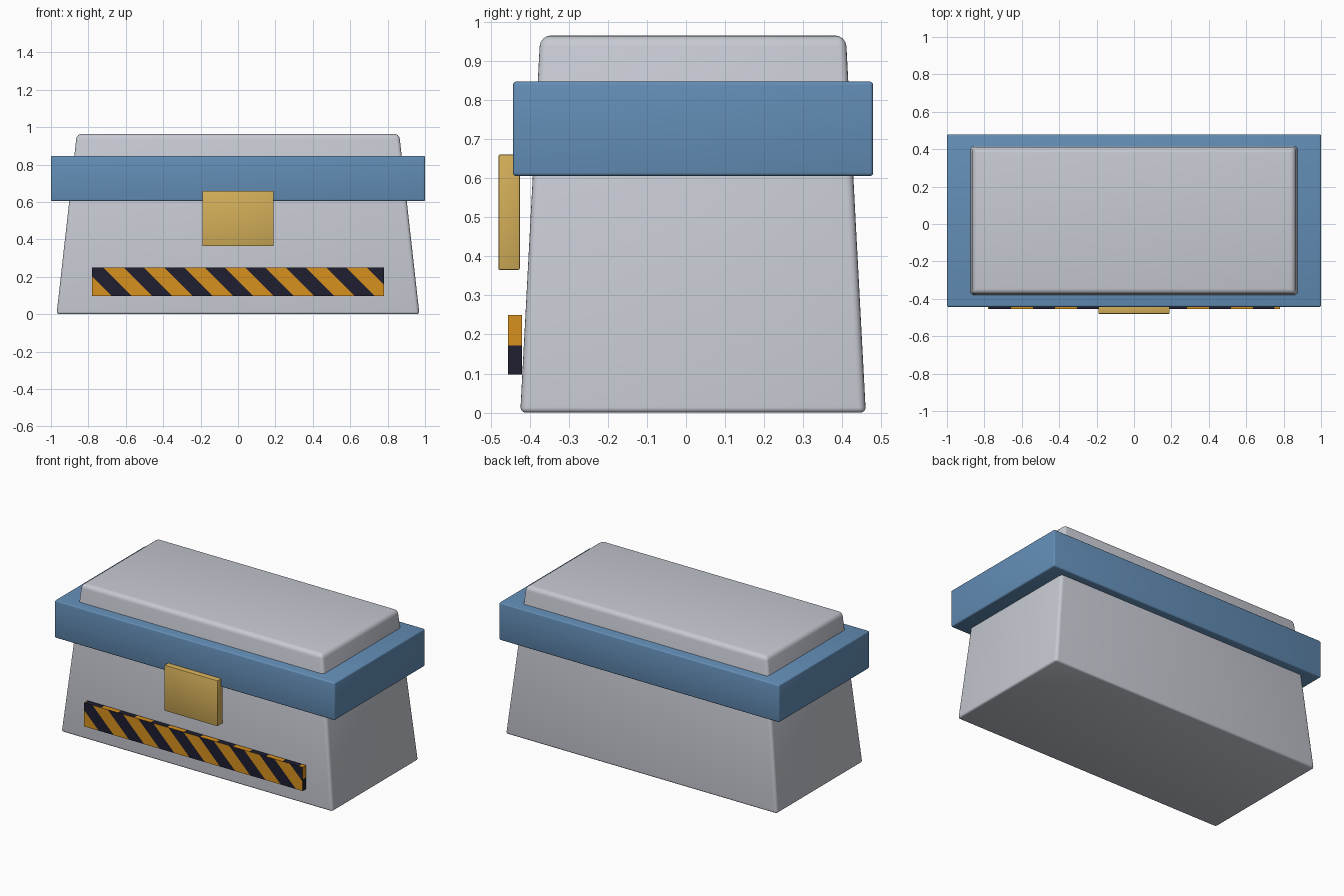
import bpy, bmesh
from mathutils import Vector

cube = bpy.data.objects.get("Cube")
if cube:
    bpy.data.objects.remove(cube, do_unlink=True)


def material(name, rgb):
    m = bpy.data.materials.new(name)
    m.use_nodes = True
    m.diffuse_color = (*rgb, 1)
    bsdf = next(n for n in m.node_tree.nodes if n.type == 'BSDF_PRINCIPLED')
    bsdf.inputs["Base Color"].default_value = (*rgb, 1)
    return m


GREY = material("light grey", (0.57, 0.59, 0.65))
BLUE = material("steel blue", (0.125, 0.27, 0.47))
GOLD = material("brass yellow", (0.66, 0.43, 0.10))
ORANGE = material("warning orange", (0.68, 0.28, 0.013))
DARK = material("dark navy", (0.013, 0.013, 0.03))


def box_mesh(low, high):
    low, high = Vector(low), Vector(high)
    bm = bmesh.new()
    bmesh.ops.create_cube(bm, size=1)
    for v in bm.verts:
        v.co = (low + high) / 2 + v.co * (high - low)
    return bm


def finish(bm, name, mats, bevel=0, segments=3, limit='ANGLE'):
    mesh = bpy.data.meshes.new(name)
    bm.to_mesh(mesh)
    bm.free()
    for m in mats:
        mesh.materials.append(m)
    ob = bpy.data.objects.new(name, mesh)
    bpy.context.collection.objects.link(ob)
    if bevel:
        bpy.ops.object.select_all(action='DESELECT')
        ob.select_set(True)
        bpy.context.view_layer.objects.active = ob
        mod = ob.modifiers.new("rounded edges", 'BEVEL')
        mod.width, mod.segments, mod.limit_method = bevel, segments, limit
        bpy.ops.object.modifier_apply(modifier=mod.name)
        bpy.ops.object.shade_smooth_by_angle(angle=0.7)
    return ob


# Tapered body, with its rounded top rising through the band
CENTRE_Y, TOP = 0.018, 0.965
bm = box_mesh((-0.97, CENTRE_Y - 0.442, 0), (0.97, CENTRE_Y + 0.442, TOP))
for v in bm.verts:
    if v.co.z > 0.5:
        v.co.x *= 0.862 / 0.97
        v.co.y = CENTRE_Y + (v.co.y - CENTRE_Y) * 0.391 / 0.442
weight = bm.edges.layers.float.new("bevel_weight_edge")
for e in bm.edges:
    heights = [v.co.z for v in e.verts]
    e[weight] = 1.0 if min(heights) > 0.5 else 0.5 if max(heights) < 0.5 else 0.7
finish(bm, "body", [GREY], 0.028, 4, 'WEIGHT')

# Blue band around the upper body
finish(box_mesh((-1, -0.443, 0.605), (1, 0.479, 0.847)), "lid_band", [BLUE], 0.009)

# Front latch
finish(box_mesh((-0.19, -0.48, 0.365), (0.19, -0.425, 0.66)), "latch", [GOLD], 0.004, 2)

# Striped warning panel: slanted stripes in front, straight ones on its top edge
LEFT, BOTTOM, UPPER = -0.78, 0.097, 0.25
PERIOD, START = 0.2165, -0.612
TOP_PERIOD, TOP_START = 0.235, -0.54
END_SPLIT = 0.172
bm = box_mesh((LEFT, -0.455, BOTTOM), (-LEFT, -0.42, UPPER))


def cut(faces, point, normal):
    geom = {g for f in faces for g in [f, *f.edges, *f.verts]}
    bmesh.ops.bisect_plane(bm, geom=list(geom), plane_co=point, plane_no=normal)


for i in range(-3, 16):
    cut([f for f in bm.faces if abs(f.normal.y) > 0.9 or f.normal.z < -0.9],
        (START + i * PERIOD / 2, 0, UPPER), (1, 0, 1))
    cut([f for f in bm.faces if f.normal.z > 0.9],
        (TOP_START + i * TOP_PERIOD / 2, 0, 0), (1, 0, 0))
cut([f for f in bm.faces if abs(f.normal.x) > 0.9], (0, 0, END_SPLIT), (0, 0, 1))

for f in bm.faces:
    c = f.calc_center_median()
    if abs(f.normal.x) > 0.9:
        dark = c.z < END_SPLIT
    elif f.normal.z > 0.9:
        dark = (c.x - TOP_START) % TOP_PERIOD < TOP_PERIOD / 2
    else:
        dark = (c.x + c.z - UPPER - START) % PERIOD < PERIOD / 2
    f.material_index = int(dark)
finish(bm, "warning_panel", [ORANGE, DARK])
